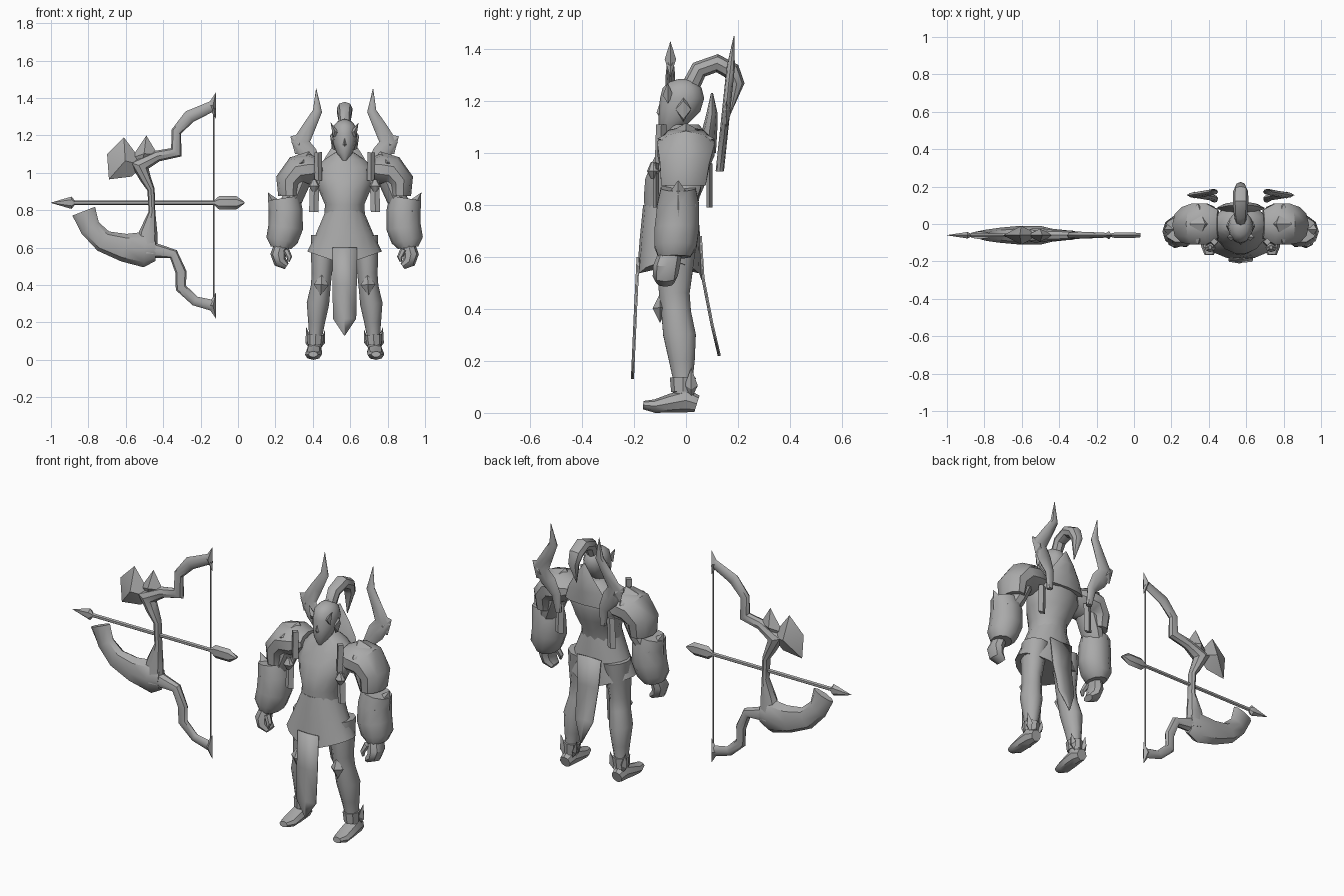
import bpy, bmesh, math
from mathutils import Vector

CX = 0.57  # figure's centre line
grey = bpy.data.materials.new("plain_grey")
grey.diffuse_color = (0.4, 0.4, 0.4, 1)


def finish(name, bm, x=0.0, mirror=False, angle=40):
    bmesh.ops.recalc_face_normals(bm, faces=bm.faces)
    me = bpy.data.meshes.new(name)
    bm.to_mesh(me)
    bm.free()
    me.materials.append(grey)
    ob = bpy.data.objects.new(name, me)
    bpy.context.collection.objects.link(ob)
    ob.location.x = x
    if mirror:
        ob.modifiers.new("mirror", 'MIRROR').use_mirror_merge = False
    bpy.ops.object.select_all(action='DESELECT')
    ob.select_set(True)
    bpy.context.view_layer.objects.active = ob
    bpy.ops.object.shade_smooth_by_angle(angle=math.radians(angle))
    return ob


def tube(name, pts, n=8, side=(0, 1, 0), **kw):
    """Loft ellipses along pts of (x, y, z, in-plane radius, radius along side)."""
    bm = bmesh.new()
    s = Vector(side)
    ps = [Vector(p[:3]) for p in pts]
    rings = []
    for i, p in enumerate(pts):
        t = Vector()
        for a, b in ((i - 1, i), (i, i + 1)):
            if a >= 0 and b < len(ps):
                t += (ps[b] - ps[a]).normalized()
        t = (t - s * t.dot(s)).normalized()
        u = s.cross(t)
        rings.append([bm.verts.new(ps[i] + u * p[3] * math.cos(k * math.tau / n)
                                   + s * p[4] * math.sin(k * math.tau / n)) for k in range(n)])
    for r, q in zip(rings, rings[1:]):
        for k in range(n):
            bm.faces.new((r[k], r[(k + 1) % n], q[(k + 1) % n], q[k]))
    bm.faces.new(rings[0])
    bm.faces.new(rings[-1])
    return finish(name, bm, **kw)


def gem(name, outline, y, depth, dy=0.0, **kw):
    """Outline in x, z with a raised point in front and behind; dy slopes y with z."""
    bm = bmesh.new()
    z0 = outline[0][1]
    vs = [bm.verts.new((x, y + dy * (z - z0), z)) for x, z in outline]
    c = sum((v.co for v in vs), Vector()) / len(vs)
    for d in (-depth, depth):
        a = bm.verts.new(c + Vector((0, d, 0)))
        for k in range(len(vs)):
            bm.faces.new((vs[k], vs[(k + 1) % len(vs)], a))
    return finish(name, bm, angle=25, **kw)


def cloth(name, rows, thick=0.006):
    """Hanging cloth from rows of (half width, y, z)."""
    bm = bmesh.new()
    rs = [[bm.verts.new((k * w, y + abs(k) * 0.006, z)) for k in (-1, 0, 1)] for w, y, z in rows]
    for a, b in zip(rs, rs[1:]):
        for k in (0, 1):
            bm.faces.new((a[k], a[k + 1], b[k + 1], b[k]))
    ob = finish(name, bm, x=CX)
    ob.modifiers.new("thickness", 'SOLIDIFY').thickness = thick


FIG = dict(x=CX)
PAIR = dict(x=CX, mirror=True)

# --- Bow ---
BY = -0.06


def bow(name, pts, n=8):
    tube(name, [(x, BY, z, w, d) for x, z, w, d in pts], n)


bow("bow_upper_limb", [(-.13, 1.36, .028, .012), (-.26, 1.30, .035, .018), (-.33, 1.22, .028, .02),
                       (-.33, 1.11, .035, .025), (-.43, 1.09, .03, .028), (-.53, 1.04, .055, .04),
                       (-.495, .97, .03, .035), (-.465, .91, .02, .025), (-.46, .79, .018, .025),
                       (-.48, .68, .05, .035), (-.49, .57, .06, .045)])
bow("bow_lower_limb", [(-.52, .57, .05, .04), (-.44, .585, .04, .035), (-.345, .565, .028, .025),
                       (-.305, .47, .03, .02), (-.305, .385, .03, .018), (-.23, .315, .026, .015),
                       (-.13, .29, .03, .012)])
bow("bow_lower_horn", [(-.44, .59, .06, .035), (-.50, .59, .095, .05), (-.61, .60, .075, .05),
                       (-.72, .635, .06, .04), (-.79, .705, .055, .03), (-.825, .795, .065, .02)])
gem("bow_crest_blade", [(-.61, 1.19), (-.70, 1.10), (-.69, .965), (-.57, .98), (-.50, 1.04), (-.55, 1.11)], BY, .05)
gem("bow_crest_spike", [(-.49, 1.20), (-.57, 1.08), (-.52, 1.03), (-.43, 1.10)], BY, .035)
for nm, zs in (("upper", (1.43, 1.36, 1.29)), ("lower", (.22, .29, .36))):
    gem("bow_tip_" + nm, [(-.118, zs[0]), (-.165, zs[1]), (-.118, zs[2])], BY, .022)
tube("bow_string", [(-.13, BY, .29, .004, .004), (-.13, BY, 1.36, .004, .004)], 6)

# --- Arrow ---
tube("arrow_shaft", [(-.9, BY, .84, .012, .01), (-.1, BY, .84, .012, .01)], 6)
tube("arrow_head", [(-1, BY, .84, .001, .001), (-.89, BY, .84, .033, .02), (-.87, BY, .84, .008, .008)], 6)
tube("arrow_fletching", [(-.13, BY, .84, .01, .008), (-.10, BY, .84, .037, .018),
                         (-.01, BY, .84, .037, .018), (.035, BY, .84, .004, .012)], 6)

# --- Torso and skirt: rows of z, half width, front y, back y ---
body = [(.76, .11, -.16, .04), (.83, .105, -.165, .055), (.90, .135, -.16, .085), (.97, .16, -.13, .10),
        (1.03, .15, -.10, .10), (1.07, .11, -.08, .085), (1.11, .05, -.06, .05)]
tube("torso", [(0, (f + b) / 2, z, w, (b - f) / 2) for z, w, f, b in body], 14, **FIG)
skirt = tube("skirt", [(0, (f + b) / 2, z, w, (b - f) / 2) for z, w, f, b in
                       [(.58, .20, -.19, .06), (.67, .155, -.178, .055), (.80, .10, -.165, .045)]], 16, **FIG)
for v in skirt.data.vertices:  # hem dips towards the middle
    if v.co.z < .6:
        v.co.z -= .07 * (1 - abs(v.co.x) / .2)
cloth("front_cloth", [(.065, -.19, .60), (.065, -.20, .40), (.062, -.208, .22), (.002, -.212, .13)])
cloth("back_cloth", [(.075, .055, .68), (.065, .065, .52), (.055, .10, .34), (.002, .128, .22)])

# --- Head ---
tube("head", [(0, -.07, 1.065, .012, .015), (0, -.05, 1.11, .045, .055), (0, -.025, 1.16, .062, .08),
              (0, -.015, 1.21, .068, .085), (0, -.015, 1.25, .06, .075), (0, -.012, 1.275, .038, .048),
              (0, -.01, 1.285, .012, .015)], 12, **FIG)
gem("nose", [(0, 1.20), (-.014, 1.145), (0, 1.13), (.014, 1.145)], -.098, .015, **FIG)
gem("brow_horn", [(.02, 1.205), (.075, 1.27), (.062, 1.19)], -.07, .02, **PAIR)
gem("ear_guard", [(.06, 1.22), (.078, 1.20), (.068, 1.13), (.05, 1.12)], -.01, .03, **PAIR)
tube("top_knot", [(0, .02, 1.26, .035, .03), (0, .05, 1.32, .035, .036), (0, .12, 1.345, .035, .042),
                  (0, .175, 1.315, .035, .04), (0, .195, 1.265, .03, .03), (0, .17, 1.15, .002, .002)],
     8, (1, 0, 0), **FIG)
tube("back_collar", [(0, .085, 1.00, .13, .03), (0, .09, 1.08, .105, .03), (0, .10, 1.15, .06, .022),
                     (0, .10, 1.23, .004, .004)], 8, **FIG)

# --- Curved back horns with side barbs ---
horn = [(.14, .93, .018), (.15, 1.03, .03), (.195, 1.10, .05), (.235, 1.165, .05), (.19, 1.245, .035),
        (.145, 1.33, .025), (.152, 1.45, .001)]
tube("back_horn", [(x, .13 + .105 * (z - .93), z, w, min(w, .016)) for x, z, w in horn], 8, **PAIR)
gem("back_horn_barb", [(.225, 1.21), (.29, 1.195), (.265, 1.10), (.20, 1.10)], .155, .018, **PAIR)

# --- Arms and armour ---
tube("shoulder_pad", [(.12, 0, 1.03, .045, .08), (.18, 0, 1.02, .085, .115), (.25, 0, 1.01, .085, .115),
                      (.295, -.005, .955, .075, .10), (.295, -.01, .875, .06, .09)], 10, **PAIR)
gem("shoulder_ridge", [(.13, 1.04), (.19, 1.115), (.27, 1.09), (.32, 1.03), (.24, 1.0)], 0, .11, **PAIR)
tube("upper_arm", [(.24, -.005, .96, .06, .075), (.28, -.01, .86, .055, .07), (.31, -.02, .80, .05, .06)], 10, **PAIR)
tube("gauntlet", [(.325, -.03, .865, .085, .07), (.315, -.03, .80, .09, .085), (.315, -.035, .71, .093, .09),
                  (.335, -.04, .64, .085, .085), (.34, -.045, .60, .055, .065)], 10, **PAIR)
gem("gauntlet_flare", [(.41, .895), (.30, .82), (.33, .72), (.405, .75)], -.03, .07, **PAIR)
tube("hand", [(.34, -.06, .62, .035, .045), (.355, -.075, .565, .042, .052), (.345, -.08, .525, .036, .048),
              (.31, -.08, .50, .018, .035)], 8, **PAIR)
tube("thumb", [(.315, -.10, .59, .018, .018), (.295, -.11, .55, .015, .016), (.30, -.115, .525, .006, .008)], 6, **PAIR)
for nm, y in (("front", -.115), ("back", .09)):
    tube("chest_strap_" + nm, [(.165, y, .79, .025, .012), (.16, y, .96, .025, .012)], 4, **PAIR)
tube("shoulder_bar", [(.14, -.10, .96, .02, .02), (.142, -.095, 1.11, .02, .02)], 4, **PAIR)
tube("strap_stud", [(.163, -.125, .90, .008, .01), (.163, -.125, .93, .03, .025), (.163, -.125, .965, .008, .01)], 8, **PAIR)

# --- Legs ---
tube("leg", [(.105, -.035, .66, .075, .08), (.118, -.042, .55, .062, .072), (.122, -.045, .46, .054, .062),
             (.128, -.038, .39, .053, .06), (.143, -.025, .30, .06, .066), (.15, -.016, .20, .045, .052),
             (.155, -.012, .12, .034, .038), (.162, -.005, .04, .037, .04)], 10, **PAIR)
gem("knee_guard", [(.122, .46), (.165, .405), (.128, .345), (.085, .40)], -.10, .028, **PAIR)
tube("boot", [(.163, .042, .035, .033, .032), (.163, .00, .048, .046, .042), (.165, -.06, .037, .036, .045),
              (.167, -.12, .026, .026, .044), (.168, -.165, .03, .016, .025)], 8, (1, 0, 0), **PAIR)
tube("ankle_cuff", [(.157, -.012, .08, .04, .045), (.154, -.012, .135, .045, .05)], 8, **PAIR)
gem("ankle_spike_outer", [(.205, .175), (.21, .09), (.18, .05), (.175, .11)], .02, .025, **PAIR)
gem("ankle_spike_inner", [(.105, .16), (.13, .10), (.13, .06), (.105, .09)], .02, .025, **PAIR)
